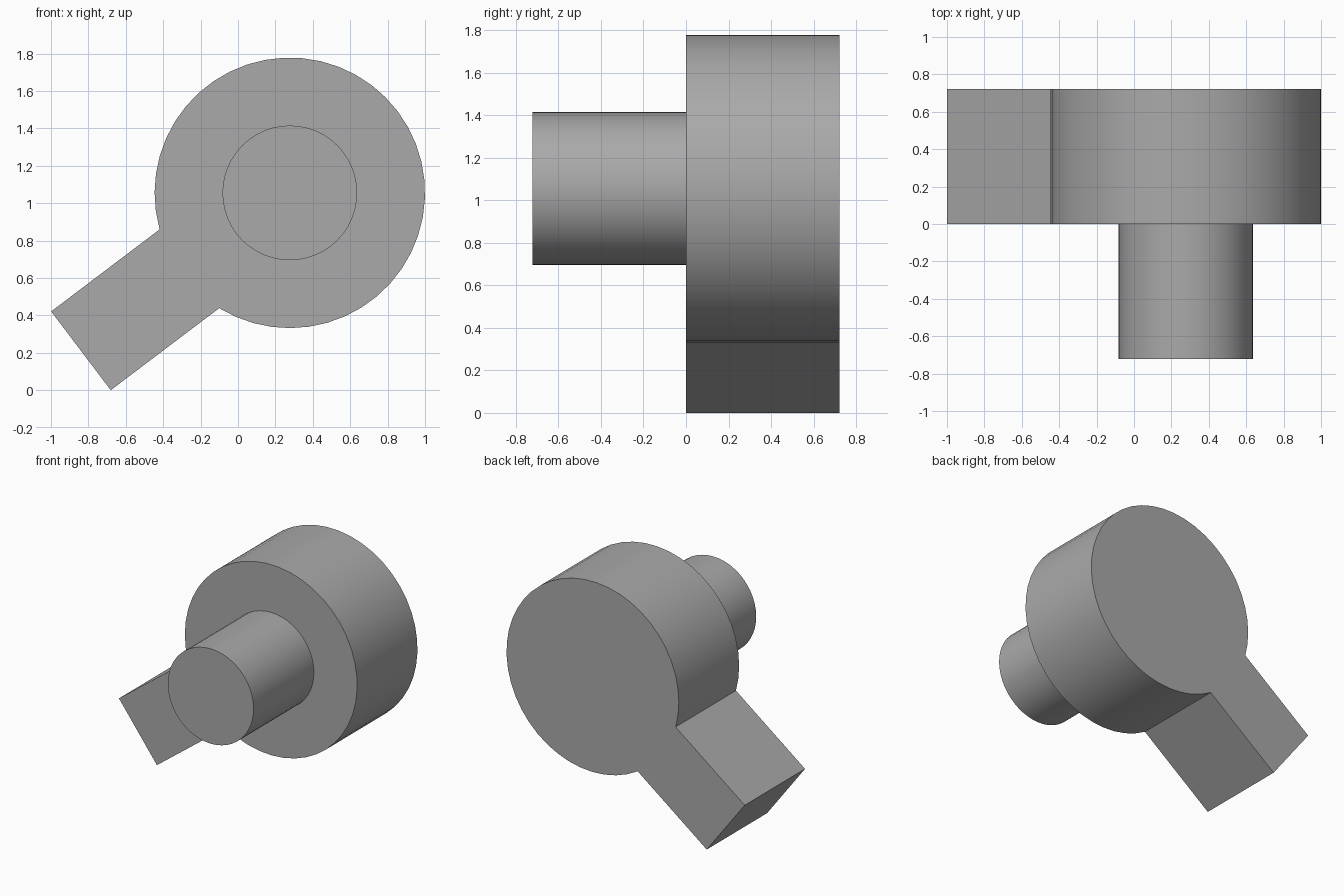
import bpy
import bmesh
from math import sin, cos, pi, asin, radians
from mathutils import Vector

cube = bpy.data.objects.get("Cube")
if cube:
    bpy.data.objects.remove(cube, do_unlink=True)

CENTRE = Vector((0.277, 1.055))   # wheel axis in x, z
RADIUS = 0.723
PIN_RADIUS = 0.36
DEPTH = 0.723
ARM_ANGLE = radians(217.1)
ARM_REACH = 1.40                  # axis to arm tip
ARM_HALF = 0.264

grey = bpy.data.materials.new("plain grey")
grey.use_nodes = True
colour = (0.4, 0.4, 0.4, 1)
grey.diffuse_color = colour
grey.node_tree.nodes["Principled BSDF"].inputs["Base Color"].default_value = colour


def arc(radius, start, sweep, steps):
    return [CENTRE + radius * Vector((cos(start + sweep * i / steps),
                                      sin(start + sweep * i / steps)))
            for i in range(steps + 1)]


def extrude_profile(name, points, y0, y1):
    """Solid made from an x-z outline, pushed along y."""
    bm = bmesh.new()
    face = bm.faces.new([bm.verts.new((p.x, y0, p.y)) for p in points])
    result = bmesh.ops.extrude_face_region(bm, geom=[face])
    moved = [v for v in result["geom"] if isinstance(v, bmesh.types.BMVert)]
    bmesh.ops.translate(bm, verts=moved, vec=(0, y1 - y0, 0))
    bmesh.ops.recalc_face_normals(bm, faces=bm.faces[:])
    mesh = bpy.data.meshes.new(name)
    bm.to_mesh(mesh)
    bm.free()
    mesh.materials.append(grey)
    obj = bpy.data.objects.new(name, mesh)
    bpy.context.collection.objects.link(obj)
    bpy.ops.object.select_all(action="DESELECT")
    obj.select_set(True)
    bpy.context.view_layer.objects.active = obj
    bpy.ops.object.shade_smooth_by_angle(angle=radians(30))
    return obj


# Wheel and radial arm share one outline: a broken circle plus the arm tip
half = asin(ARM_HALF / RADIUS)
rim = arc(RADIUS, ARM_ANGLE + half, 2 * pi - 2 * half, 40)
along = Vector((cos(ARM_ANGLE), sin(ARM_ANGLE)))
across = Vector((-along.y, along.x))
tip = [CENTRE + along * ARM_REACH + across * side * ARM_HALF for side in (-1, 1)]
extrude_profile("wheel_with_arm", rim + tip, 0, DEPTH)

# Front pin, seated inside the wheel
extrude_profile("pin", arc(PIN_RADIUS, 0, 2 * pi, 48)[:-1], -DEPTH, DEPTH - 0.01)
